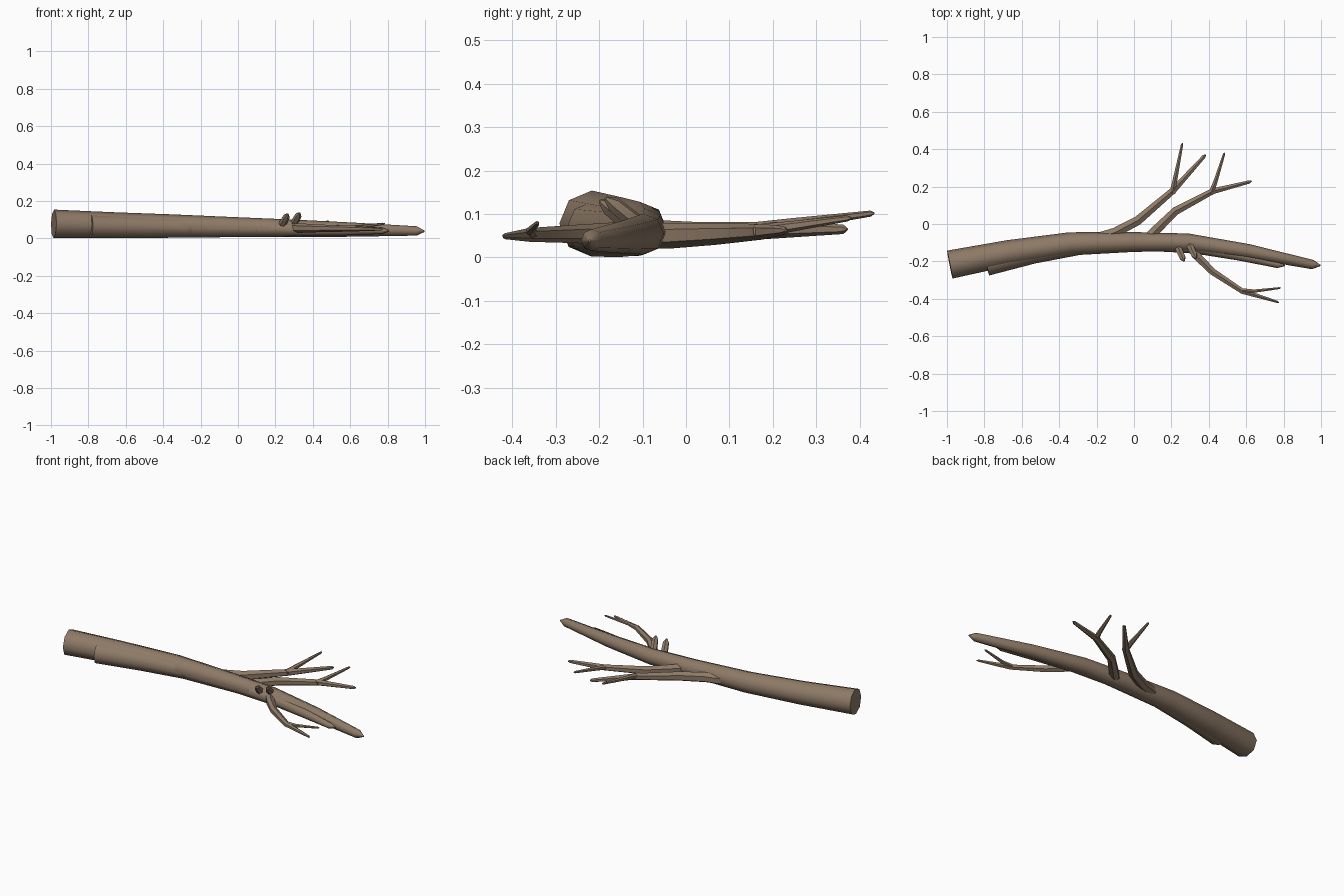
import bpy, bmesh, math
from mathutils import Vector

bark = bpy.data.materials.new("bark brown")
bark.diffuse_color = (0.27, 0.195, 0.135, 1)


def limb(name, points, sides, turn=0.0):
    """Tapered tube through (x, y, z, radius) points with capped ends."""
    bm = bmesh.new()
    pos = [Vector(p[:3]) for p in points]
    rings = []
    for i, p in enumerate(points):
        t = (pos[min(i + 1, len(pos) - 1)] - pos[max(i - 1, 0)]).normalized()
        side = t.cross(Vector((0, 0, 1))).normalized()
        up = side.cross(t)
        ring = []
        for k in range(sides):
            a = turn + 2 * math.pi * k / sides
            ring.append(bm.verts.new(pos[i] + p[3] * (math.sin(a) * side + math.cos(a) * up)))
        rings.append(ring)
    for a, b in zip(rings, rings[1:]):
        for k in range(sides):
            n = (k + 1) % sides
            bm.faces.new((a[k], a[n], b[n], b[k]))
    bm.faces.new(rings[0])
    bm.faces.new(rings[-1])
    bmesh.ops.recalc_face_normals(bm, faces=bm.faces)
    mesh = bpy.data.meshes.new(name)
    bm.to_mesh(mesh)
    bm.free()
    mesh.materials.append(bark)
    ob = bpy.data.objects.new(name, mesh)
    bpy.context.collection.objects.link(ob)
    bpy.context.view_layer.objects.active = ob
    ob.select_set(True)
    bpy.ops.object.shade_smooth_by_angle(angle=math.radians(50))
    ob.select_set(False)


# Main bough with a pointed broken tip
limb("main_bough", [
    (-.985, -.217, .078, .076), (-.67, -.155, .071, .069), (-.34, -.106, .066, .062),
    (0, -.096, .060, .053), (.29, -.098, .054, .047), (.61, -.145, .047, .038),
    (.955, -.217, .040, .025), (.998, -.222, .038, .003)], 8)

# Second strand fused along the front of the bough
limb("side_strand", [
    (-.79, -.213, .066, .064), (-.54, -.151, .062, .061), (-.27, -.108, .058, .053),
    (.1, -.102, .052, .043), (.32, -.122, .047, .035), (.56, -.168, .043, .027),
    (.77, -.219, .041, .017), (.808, -.222, .041, .003)], 8)

# Two forked branches at the back
limb("back_branch_left", [
    (-.19, -.072, .055, .03), (-.10, -.045, .055, .03), (.02, .018, .054, .028),
    (.21, .18, .062, .02), (.375, .362, .065, .011), (.384, .371, .065, .003)], 6)
limb("back_twig_left", [
    (.205, .165, .064, .018), (.22, .24, .076, .014), (.257, .425, .101, .007),
    (.259, .433, .102, .002)], 6)
limb("back_branch_right", [
    (.06, -.09, .050, .03), (.12, -.03, .050, .029), (.22, .068, .054, .025),
    (.42, .175, .059, .018), (.617, .225, .062, .010), (.63, .23, .062, .003)], 6)
limb("back_twig_right", [
    (.41, .16, .060, .016), (.435, .225, .069, .013), (.481, .372, .090, .007),
    (.485, .381, .091, .002)], 6)

# Forked branch at the front
limb("front_branch", [
    (.29, -.11, .055, .027), (.34, -.175, .055, .025), (.42, -.255, .054, .021),
    (.58, -.36, .052, .016), (.765, -.416, .049, .007), (.775, -.42, .049, .002)], 6)
limb("front_twig", [
    (.565, -.354, .054, .014), (.64, -.359, .061, .010), (.775, -.343, .078, .006),
    (.785, -.341, .079, .002)], 6)

# Two short broken stubs on the bough
for i, (x, y, z) in enumerate([(.235, -.125, .072), (.298, -.112, .078)]):
    limb(f"stub_{i + 1}", [
        (x, y, z, .021), (x + .025, y - .055, z + .045, .018),
        (x + .032, y - .073, z + .058, .005)], 6)
